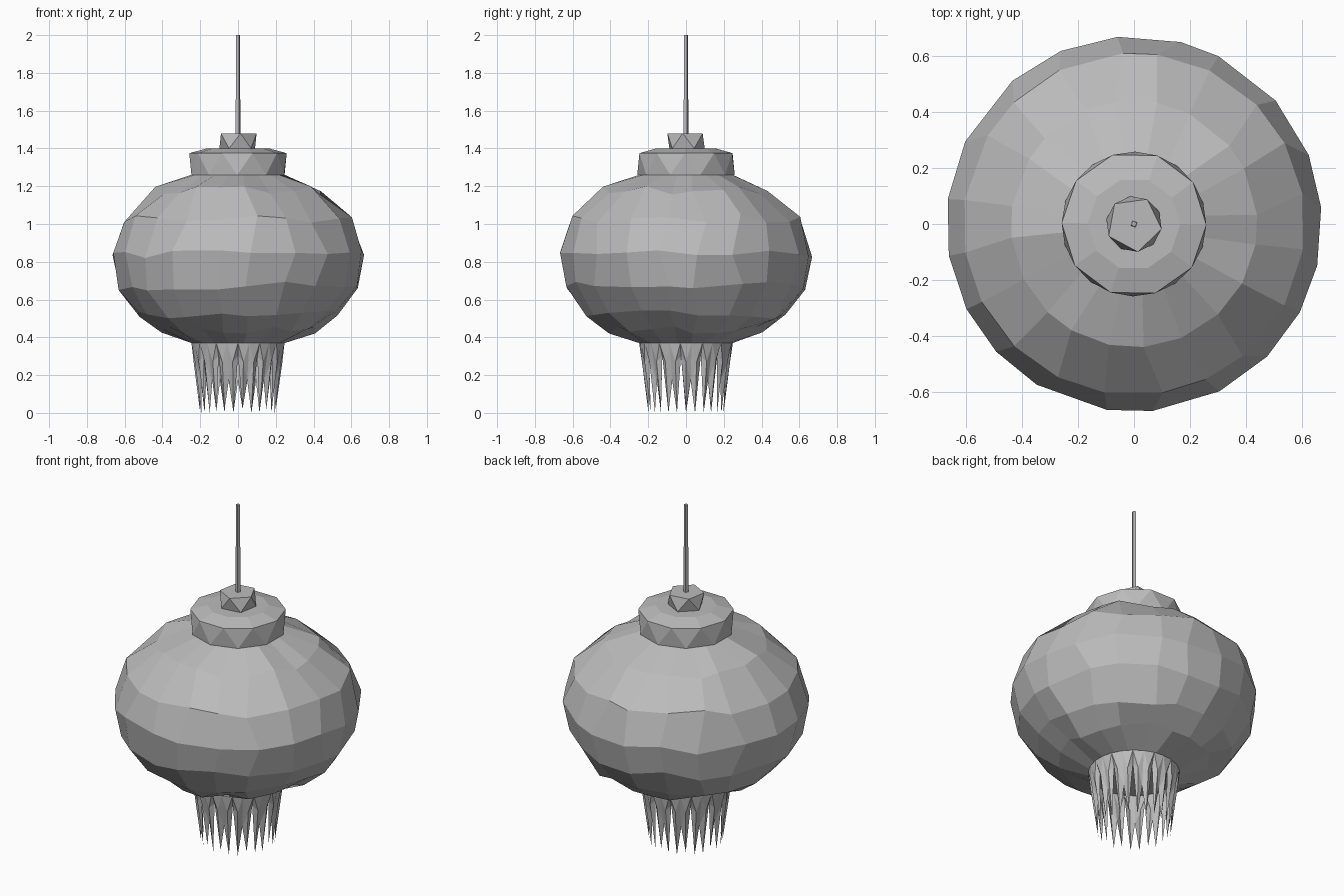
import bpy, bmesh, math, random
from math import cos, sin, pi

random.seed(4)
if "Cube" in bpy.data.objects:
    bpy.data.objects.remove(bpy.data.objects["Cube"])

grey = bpy.data.materials.new("plain grey")
grey.use_nodes = True
colour = (0.5, 0.5, 0.5, 1)
grey.diffuse_color = colour
grey.node_tree.nodes["Principled BSDF"].inputs["Base Color"].default_value = colour


def finish(name, bm):
    """Turn a bmesh into a flat-shaded grey object."""
    bmesh.ops.recalc_face_normals(bm, faces=bm.faces)
    mesh = bpy.data.meshes.new(name)
    bm.to_mesh(mesh)
    bm.free()
    mesh.materials.append(grey)
    obj = bpy.data.objects.new(name, mesh)
    bpy.context.collection.objects.link(obj)
    return obj


def lathe(name, profile, sides, twist=0.0, start=0.0, jitter=0.0):
    """Stack rings of (radius, z); twist turns each ring by a part of a side."""
    bm = bmesh.new()
    step = 2 * pi / sides
    rings = []
    for k, (radius, z) in enumerate(profile):
        inner = 0 < k < len(profile) - 1
        ring = []
        for i in range(sides):
            a = start + (i + twist * k) * step
            dz = 0
            if inner:
                a += random.uniform(-jitter, jitter) * step
                dz = random.uniform(-jitter, jitter) * 0.12
            ring.append(bm.verts.new((radius * cos(a), radius * sin(a), z + dz)))
        rings.append(ring)
    for low, high in zip(rings, rings[1:]):
        for i in range(sides):
            j = (i + 1) % sides
            if twist:
                bm.faces.new((low[i], low[j], high[i]))
                bm.faces.new((low[j], high[j], high[i]))
            else:
                bm.faces.new((low[i], low[j], high[j], high[i]))
    bm.faces.new(rings[0][::-1])
    bm.faces.new(rings[-1])
    return finish(name, bm)


# Faceted paper globe
lathe("lantern_body",
      [(0.25, 0.37), (0.41, 0.44), (0.53, 0.52), (0.635, 0.67), (0.67, 0.84),
       (0.61, 1.03), (0.44, 1.18), (0.25, 1.26)],
      20, start=0.12, jitter=0.2)

# Collar with a bevelled lid
lathe("top_collar", [(0.258, 1.26), (0.258, 1.375)], 10, twist=0.5, start=0.3)
lathe("collar_lid", [(0.258, 1.375), (0.165, 1.40)], 10, start=0.3 + pi / 10)

# Knob and hanging cord
lathe("top_knob", [(0.10, 1.40), (0.10, 1.48)], 5, twist=0.5, start=0.45)
lathe("hanging_cord", [(0.014, 1.47), (0.011, 2.0)], 4, start=0.4)

# Pleated fringe: strands taper to points, separated by notches
bm = bmesh.new()
strands = 26
step = 2 * pi / strands


def rim_point(angle, radius, z):
    return bm.verts.new((radius * cos(angle), radius * sin(angle), z))


tops, notches, tips = [], [], []
for i in range(strands):
    a = i * step - pi / 2
    depth = 0.17 if i % 2 else 0.30
    tops.append(rim_point(a, 0.248, 0.37))
    notches.append(rim_point(a, 0.205 + 0.12 * (depth - 0.17), depth))
    tips.append(rim_point(a + step / 2, 0.20, 0.0 if i % 3 else 0.02))
for i in range(strands):
    j = (i + 1) % strands
    ridge = rim_point((i + 0.5) * step - pi / 2, 0.235, 0.27)
    bm.faces.new((tops[i], tops[j], ridge))
    bm.faces.new((tops[i], ridge, notches[i]))
    bm.faces.new((tops[j], notches[j], ridge))
    bm.faces.new((notches[i], ridge, tips[i]))
    bm.faces.new((notches[j], tips[i], ridge))
finish("fringe", bm)
